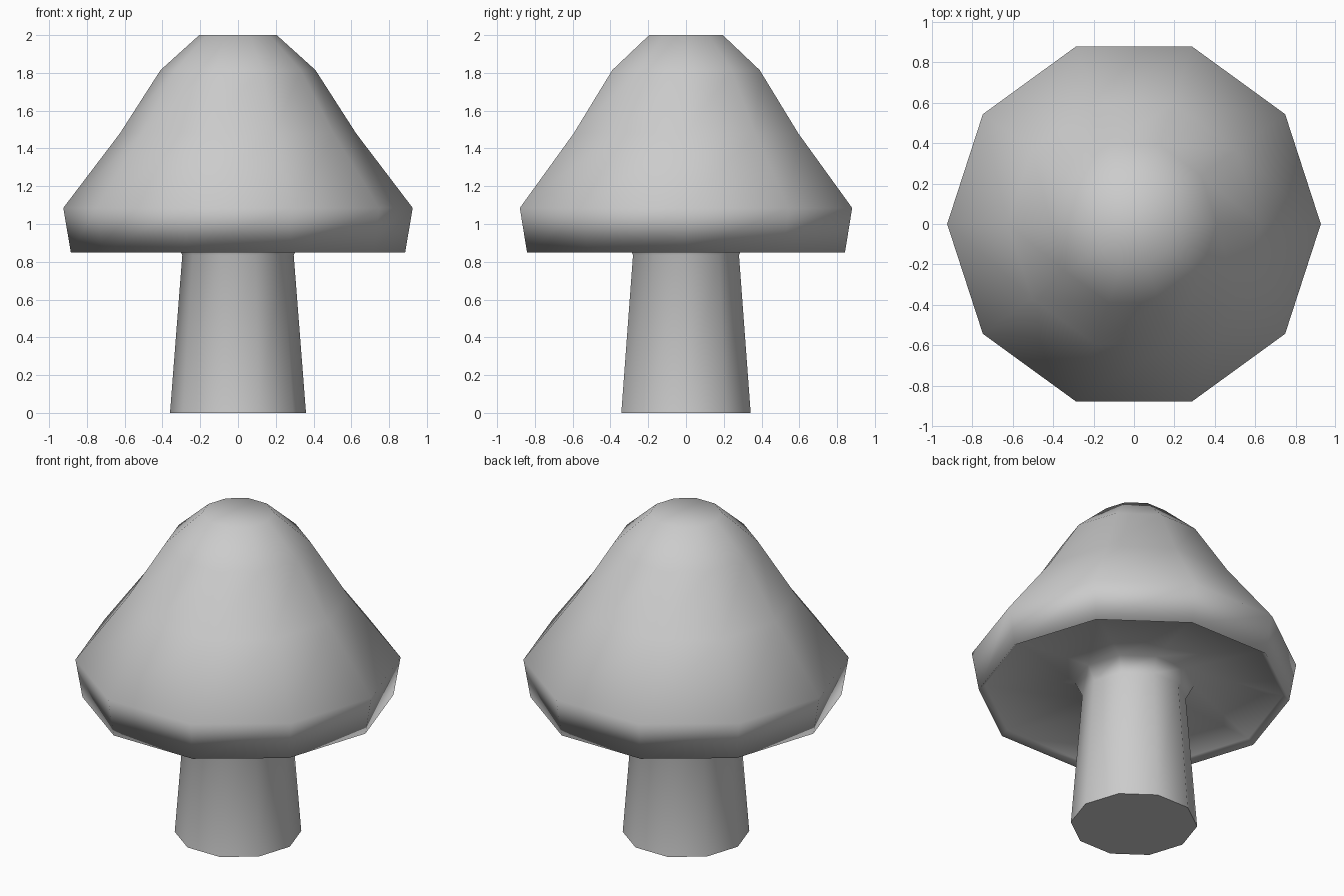
import bpy, bmesh
from math import cos, sin, tau

if "Cube" in bpy.data.objects:
    bpy.data.objects.remove(bpy.data.objects["Cube"])

SIDES = 10

# Outline from the foot of the stem to the crown of the cap: (radius, height)
PROFILE = [
    (0.36, 0.0), (0.295, 0.835), (0.34, 0.92),        # stem with flared top
    (0.85, 0.88), (0.885, 0.85), (0.925, 1.085),      # hollow underside and rim
    (0.625, 1.48), (0.41, 1.815), (0.205, 2.0),       # cap
]


def lathe(name, profile, sides):
    """Revolve a profile around z and close both ends."""
    bm = bmesh.new()
    rings = [[bm.verts.new((r * cos(tau * i / sides), r * sin(tau * i / sides), z))
              for i in range(sides)] for r, z in profile]
    for low, high in zip(rings, rings[1:]):
        for i in range(sides):
            j = (i + 1) % sides
            bm.faces.new((low[i], low[j], high[j], high[i]))
    base = bm.faces.new(rings[0][::-1])
    bm.faces.new(rings[-1])
    # Smooth everywhere except the flat foot
    for face in bm.faces:
        face.smooth = face is not base
    for edge in base.edges:
        edge.smooth = False
    bm.normal_update()
    mesh = bpy.data.meshes.new(name)
    bm.to_mesh(mesh)
    bm.free()
    obj = bpy.data.objects.new(name, mesh)
    bpy.context.collection.objects.link(obj)
    return obj


# Mushroom: stem and cap in one continuous surface
lathe("mushroom", PROFILE, SIDES)
